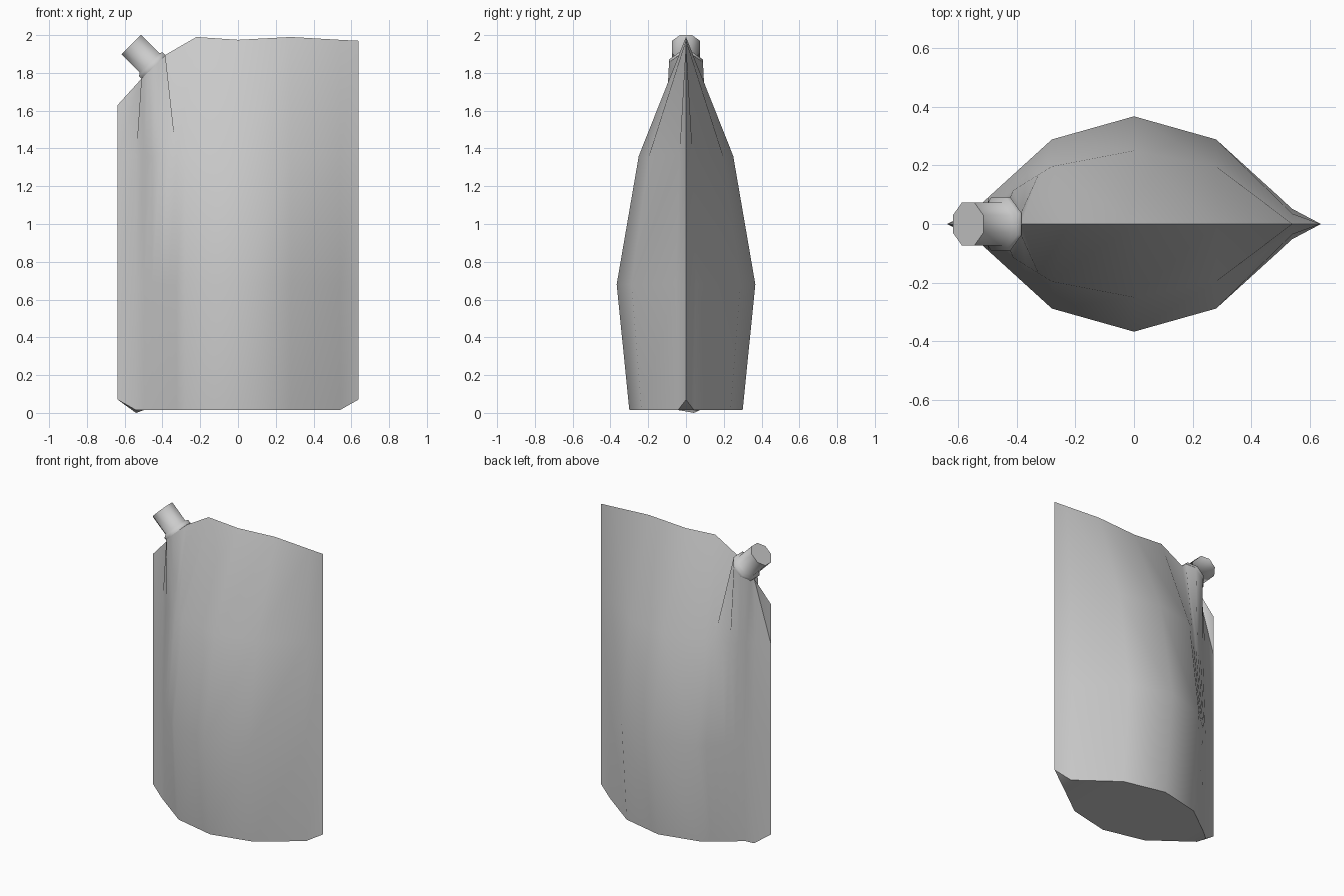
import bpy, bmesh
from math import cos, sin, radians
from mathutils import Vector

cube = bpy.data.objects.get("Cube")
if cube:
    bpy.data.objects.remove(cube)

grey = bpy.data.materials.new("light grey")
grey.use_nodes = True
grey.diffuse_color = (0.6, 0.6, 0.6, 1)
grey.node_tree.nodes["Principled BSDF"].inputs["Base Color"].default_value = (0.6, 0.6, 0.6, 1)

# spout frame: centre of the opening, outward axis and in-plane direction
CENTRE = Vector((-0.448, 0, 1.832))
AXIS = Vector((-1, 0, 1)).normalized()
ALONG = Vector((1, 0, 1)).normalized()
FLANGE_R, NECK_R = 0.097, 0.079


def ring_point(radius, degrees, offset=0):
    t = radians(degrees)
    return CENTRE + AXIS * offset + ALONG * radius * cos(t) + Vector((0, radius * sin(t), 0))


def finish(name, bm):
    bmesh.ops.remove_doubles(bm, verts=bm.verts, dist=0.0005)
    bmesh.ops.recalc_face_normals(bm, faces=bm.faces)
    mesh = bpy.data.meshes.new(name)
    bm.to_mesh(mesh)
    bm.free()
    mesh.materials.append(grey)
    obj = bpy.data.objects.new(name, mesh)
    bpy.context.collection.objects.link(obj)
    bpy.ops.object.select_all(action='DESELECT')
    obj.select_set(True)
    bpy.context.view_layer.objects.active = obj
    bpy.ops.object.shade_smooth_by_angle(angle=radians(60))


def depth(x):
    # half depth of the widest row, as a share of its middle
    profile = [(0, 1), (0.28, 0.785), (0.54, 0.14), (0.637, 0)]
    for (x0, d0), (x1, d1) in zip(profile, profile[1:]):
        if abs(x) <= x1:
            return d0 + (d1 - d0) * (abs(x) - x0) / (x1 - x0)
    return 0


# pouch: vertical columns, with the cut corner opening around the spout
seam_r = FLANGE_R * cos(radians(22.5))
opening = [ring_point(seam_r, 180)]
opening += [ring_point(FLANGE_R, a) for a in (157.5, 112.5, 67.5, 22.5)]
opening += [ring_point(seam_r, 0)]
columns = [(-0.637, Vector((-0.637, 0, 1.63)))]
columns += [(-0.54 + 0.043 * i, p) for i, p in enumerate(opening)]
columns += [(x, Vector((tx, 0, tz))) for x, tx, tz in (
    (-0.28, -0.22, 1.99), (0, 0, 1.975), (0.28, 0.28, 1.99),
    (0.54, 0.54, 1.975), (0.637, 0.637, 1.97))]

bm = bmesh.new()
sides = []
for side in (-1, 1):
    grid = []
    for x, top in columns:
        base = 0.07 if abs(x) > 0.6 else 0.015
        if side > 0 and x == -0.54:
            base = 0
        rows = [(x, side * half * depth(x), z)
                for z, half in ((base, 0.3), (0.68, 0.367), (1.36, 0.25))]
        rows.append((top.x, side * abs(top.y), top.z))
        grid.append([bm.verts.new(p) for p in rows])
    for a, b in zip(grid, grid[1:]):
        for r in range(3):
            bm.faces.new((a[r], b[r], b[r + 1], a[r + 1]))
    sides.append(grid)

# pouch base joins the two sides
front, back = sides
for i in range(len(columns) - 1):
    bm.faces.new((front[i][0], front[i + 1][0], back[i + 1][0], back[i][0]))
bmesh.ops.dissolve_degenerate(bm, dist=0.0005, edges=bm.edges)
finish("pouch", bm)

# spout: octagonal flange and tube with closed ends
bm = bmesh.new()
rings = [[bm.verts.new(ring_point(r, 22.5 + 45 * i, off)) for i in range(8)]
         for off, r in ((-0.002, FLANGE_R), (0.018, FLANGE_R), (0.03, NECK_R), (0.166, NECK_R))]
for a, b in zip(rings, rings[1:]):
    for i in range(8):
        j = (i + 1) % 8
        bm.faces.new((a[i], a[j], b[j], b[i]))
bm.faces.new(rings[0])
bm.faces.new(rings[-1])
finish("spout", bm)
